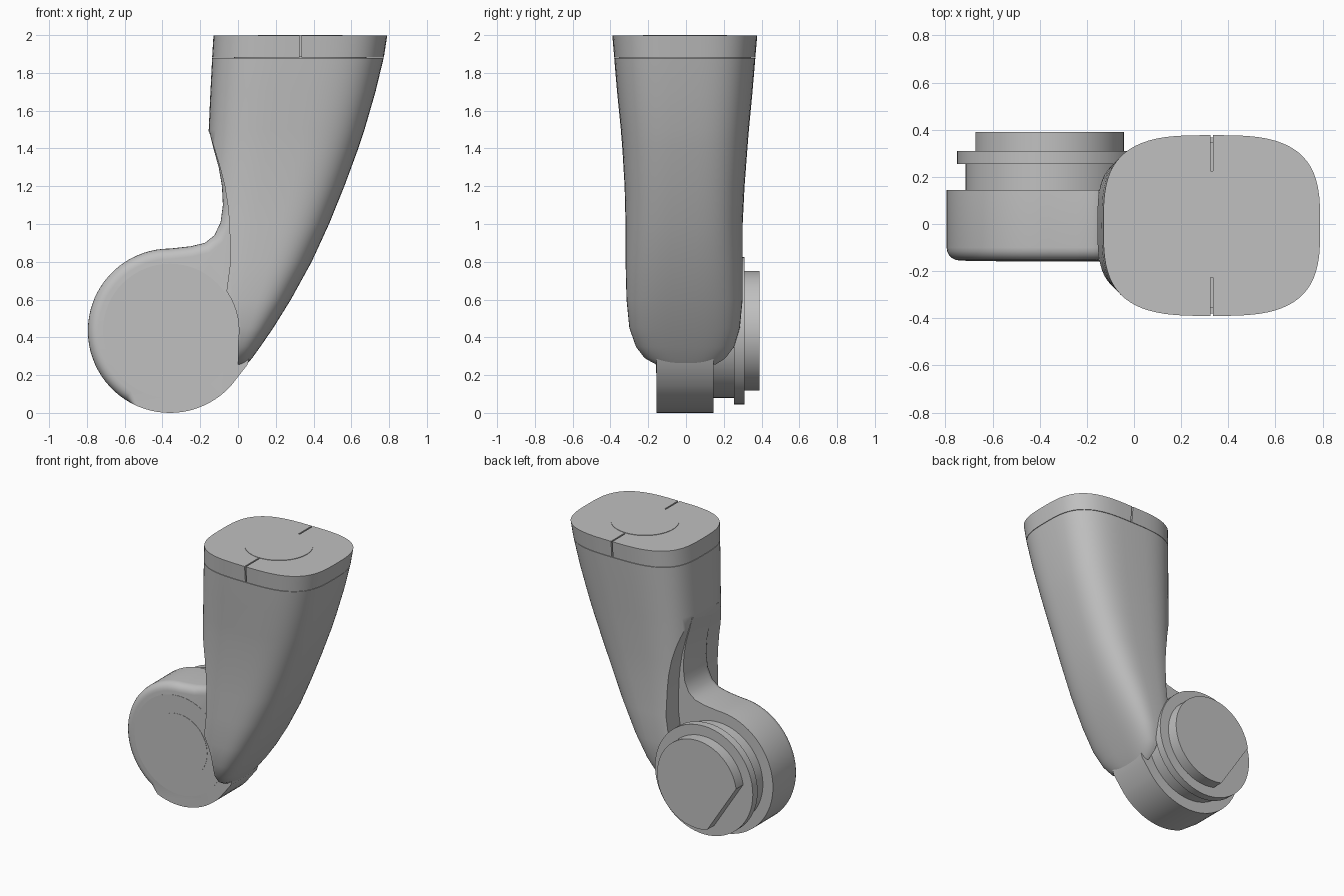
import bpy, bmesh, math
from mathutils import Matrix, Vector

old = bpy.data.objects.get("Cube")
if old:
    bpy.data.objects.remove(old)

grey = bpy.data.materials.new("plain grey")
grey.use_nodes = True
colour = (0.53, 0.53, 0.53, 1)
grey.diffuse_color = colour
grey.node_tree.nodes["Principled BSDF"].inputs["Base Color"].default_value = colour

CX, CZ, R = -0.36, 0.435, 0.435   # elbow axis and radius


def finish(name, bm):
    bmesh.ops.recalc_face_normals(bm, faces=bm.faces)
    mesh = bpy.data.meshes.new(name)
    bm.to_mesh(mesh)
    bm.free()
    mesh.materials.append(grey)
    ob = bpy.data.objects.new(name, mesh)
    bpy.context.collection.objects.link(ob)
    return ob


def activate(ob):
    bpy.ops.object.select_all(action='DESELECT')
    ob.select_set(True)
    bpy.context.view_layer.objects.active = ob


def smooth(ob, angle=32):
    activate(ob)
    bpy.ops.object.shade_smooth_by_angle(angle=math.radians(angle))


def cut(ob, cutter):
    cutter.hide_render = True
    mod = ob.modifiers.new("cut", 'BOOLEAN')
    mod.operation = 'DIFFERENCE'
    mod.solver = 'EXACT'
    mod.object = cutter
    activate(ob)
    bpy.ops.object.modifier_apply(modifier=mod.name)
    bpy.data.objects.remove(cutter)


def extrude_y(name, points, y0, y1):
    """Prism from an x-z outline."""
    bm = bmesh.new()
    face = bm.faces.new([bm.verts.new((x, y0, z)) for x, z in points])
    ext = bmesh.ops.extrude_face_region(bm, geom=[face])["geom"]
    moved = [v for v in ext if isinstance(v, bmesh.types.BMVert)]
    bmesh.ops.translate(bm, verts=moved, vec=(0, y1 - y0, 0))
    # keep the first cap so the prism is closed
    if not face.is_valid:
        bmesh.ops.holes_fill(bm, edges=[e for e in bm.edges if e.is_boundary])
    return finish(name, bm)


def arc(radius, start, end, count):
    angles = [math.radians(start + (end - start) * i / count) for i in range(count + 1)]
    return [(CX + radius * math.cos(a), CZ + radius * math.sin(a)) for a in angles]


def disc(name, radius, y0, y1):
    return extrude_y(name, arc(radius, 0, 360, 64)[:-1], y0, y1)


def signed_power(v, p):
    return math.copysign(abs(v) ** p, v)


def loft(name, sections, count=72):
    """Rounded-rectangle sections given as z, left x, right x, front y, back y."""
    bm = bmesh.new()
    rings = []
    for z, x0, x1, y0, y1 in sections:
        ring = []
        for i in range(count):
            a = 2 * math.pi * i / count
            x = (x0 + x1) / 2 + (x1 - x0) / 2 * signed_power(math.cos(a), 0.63)
            y = (y0 + y1) / 2 + (y1 - y0) / 2 * signed_power(math.sin(a), 0.63)
            ring.append(bm.verts.new((x, y, z)))
        rings.append(ring)
    for low, high in zip(rings, rings[1:]):
        for i in range(count):
            j = (i + 1) % count
            bm.faces.new((low[i], low[j], high[j], high[i]))
    bm.faces.new(rings[0])
    bm.faces.new(rings[-1])
    return finish(name, bm)


# Curved forearm shell, full on the inner side
arm = loft("arm_shell", [
    (0.255, -0.12, 0.045, -0.16, 0.16),
    (0.29, -0.13, 0.075, -0.22, 0.21),
    (0.35, -0.14, 0.118, -0.265, 0.255),
    (0.45, -0.15, 0.187, -0.30, 0.285),
    (0.60, -0.16, 0.28, -0.315, 0.30),
    (0.80, -0.17, 0.39, -0.32, 0.30),
    (1.00, -0.17, 0.482, -0.32, 0.30),
    (1.20, -0.165, 0.563, -0.325, 0.31),
    (1.40, -0.16, 0.637, -0.337, 0.325),
    (1.50, -0.155, 0.67, -0.345, 0.333),
    (1.70, -0.146, 0.728, -0.365, 0.352),
    (1.878, -0.137, 0.771, -0.38, 0.367)])
# Scoop the inner side away on a curve and clear the elbow
scoop = [(-0.6, 1.5), (-0.154, 1.49), (-0.125, 1.4), (-0.095, 1.3), (-0.07, 1.2),
         (-0.054, 1.1), (-0.045, 1.0), (-0.04, 0.8), (-0.06, 0.65), (-0.06, 0.5),
         (0.0, 0.4), (0.0, 0.2), (-0.6, 0.2)]
cut(arm, extrude_y("scoop_cutter", scoop, -0.6, 0.6))
cut(arm, disc("elbow_clearance", 0.365, -0.5, 0.5))
smooth(arm)

# Collar on top, with a thin seam beneath and two slots
collar = loft("top_collar", [
    (1.881, -0.137, 0.772, -0.38, 0.367),
    (1.997, -0.13, 0.79, -0.39, 0.377)])
for side in (-1, 1):
    slot = bmesh.new()
    bmesh.ops.create_cube(slot, size=1, matrix=Matrix.Translation(
        (0.33, side * 0.42, 1.95)) @ Matrix.Diagonal((0.01, 0.39, 0.3, 1)))
    cut(collar, finish("slot_cutter", slot))
smooth(collar)


def upright_disc(name, radius, z0, z1):
    bm = bmesh.new()
    bmesh.ops.create_cone(bm, cap_ends=True, segments=64, radius1=radius, radius2=radius,
                          depth=z1 - z0, matrix=Matrix.Translation((0.33, -0.005, (z0 + z1) / 2)))
    smooth(finish(name, bm))


upright_disc("seam_core", 0.35, 1.86, 1.89)
upright_disc("top_plate", 0.223, 1.99, 2.0)

# Elbow housing with a web sweeping up into the arm
web = [(0.05, 0.255), (0.15, 0.6), (0.1, 1.0), (0.0, 1.4), (-0.08, 1.5),
       (-0.15, 1.48), (-0.13, 1.4), (-0.102, 1.3), (-0.085, 1.2), (-0.08, 1.1),
       (-0.092, 1.01), (-0.125, 0.94), (-0.175, 0.9), (-0.25, 0.882)]
housing = extrude_y("elbow_housing", web + arc(R, 90, 318, 48), -0.155, 0.145)
bm = bmesh.new()
bm.from_mesh(housing.data)
rim = []
for e in bm.edges:
    mid = (e.verts[0].co + e.verts[1].co) / 2
    front = all(v.co.y < -0.15 for v in e.verts)
    outer = mid.x < -0.075 and mid.z < 1.42
    plain = mid.z < 0.05 or (mid.x > CX and mid.z < CZ)
    if front and outer and not plain:
        rim.append(e)
bmesh.ops.bevel(bm, geom=rim, offset=0.055, segments=5, profile=0.5,
                affect='EDGES', clamp_overlap=False)
bm.to_mesh(housing.data)
bm.free()
smooth(housing)

# Flat front covers
smooth(disc("front_cover", 0.355, -0.157, -0.14))
smooth(disc("front_hub", 0.225, -0.159, -0.14))

# Stepped joint on the back
smooth(disc("joint_neck", 0.355, 0.13, 0.26))
smooth(disc("joint_flange", 0.39, 0.255, 0.31))
cap = disc("joint_cap", 0.317, 0.30, 0.39)
bm = bmesh.new()
bm.from_mesh(cap.data)
# Flat chord on the lower right of the cap
tilt = math.radians(213)
normal = Vector((math.cos(tilt), 0, math.sin(tilt)))
res = bmesh.ops.bisect_plane(bm, geom=bm.verts[:] + bm.edges[:] + bm.faces[:],
                             plane_co=Vector((CX, 0, CZ)) + normal * 0.235,
                             plane_no=normal, clear_outer=True)
bmesh.ops.holes_fill(bm, edges=[g for g in res["geom_cut"] if isinstance(g, bmesh.types.BMEdge)])
bmesh.ops.recalc_face_normals(bm, faces=bm.faces)
bm.to_mesh(cap.data)
bm.free()
smooth(cap)
